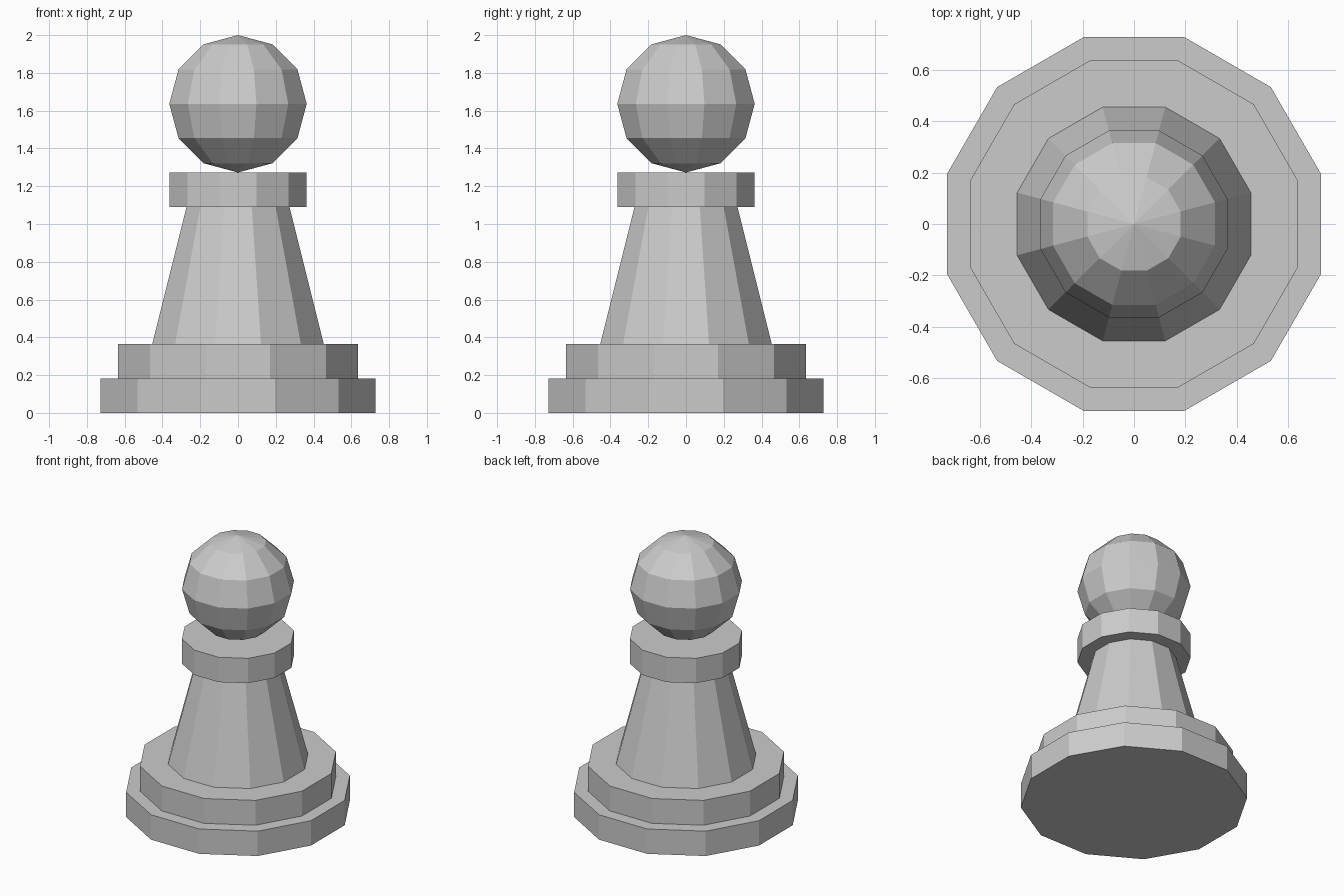
import bpy
import bmesh
from math import cos, sin, pi, radians

cube = bpy.data.objects.get("Cube")
if cube:
    bpy.data.objects.remove(cube, do_unlink=True)

SIDES = 12
U = 2 / 11  # module: the pawn is eleven modules tall

grey = bpy.data.materials.new("plain grey")
grey.use_nodes = True
colour = (0.6, 0.6, 0.6, 1)
grey.diffuse_color = colour
grey.node_tree.nodes["Principled BSDF"].inputs["Base Color"].default_value = colour


def turned(name, profile):
    """Flat-sided turned part; profile holds (half width, height) in modules."""
    bm = bmesh.new()
    rings = []
    for half_width, z in profile:
        if half_width == 0:
            rings.append([bm.verts.new((0, 0, z * U))])
            continue
        r = half_width * U / cos(pi / SIDES)
        angles = [(i + 0.5) * 2 * pi / SIDES for i in range(SIDES)]
        rings.append([bm.verts.new((r * cos(a), r * sin(a), z * U)) for a in angles])

    # walls between neighbouring rings, narrowing to a fan at a pole
    for low, high in zip(rings, rings[1:]):
        for i in range(SIDES):
            j = (i + 1) % SIDES
            if len(low) == 1:
                bm.faces.new((low[0], high[j], high[i]))
            elif len(high) == 1:
                bm.faces.new((low[i], low[j], high[0]))
            else:
                bm.faces.new((low[i], low[j], high[j], high[i]))

    # flat caps on open ends
    for ring in (rings[0], rings[-1]):
        if len(ring) > 1:
            bm.faces.new(ring)
    bmesh.ops.recalc_face_normals(bm, faces=bm.faces)

    mesh = bpy.data.meshes.new(name)
    bm.to_mesh(mesh)
    bm.free()
    mesh.materials.append(grey)
    obj = bpy.data.objects.new(name, mesh)
    bpy.context.collection.objects.link(obj)
    return obj


# Stepped foot, tapering body and collar
turned("base", [(4, 0), (4, 1)])
turned("base_step", [(3.5, 1), (3.5, 2)])
turned("body", [(2.5, 2), (1.5, 6)])
turned("collar", [(2, 6), (2, 7)])

# Ball head resting on the collar
arc = [(2 * cos(radians(a)), 9 + 2 * sin(radians(a))) for a in range(-60, 90, 30)]
turned("head", [(0, 7)] + arc + [(0, 11)])
